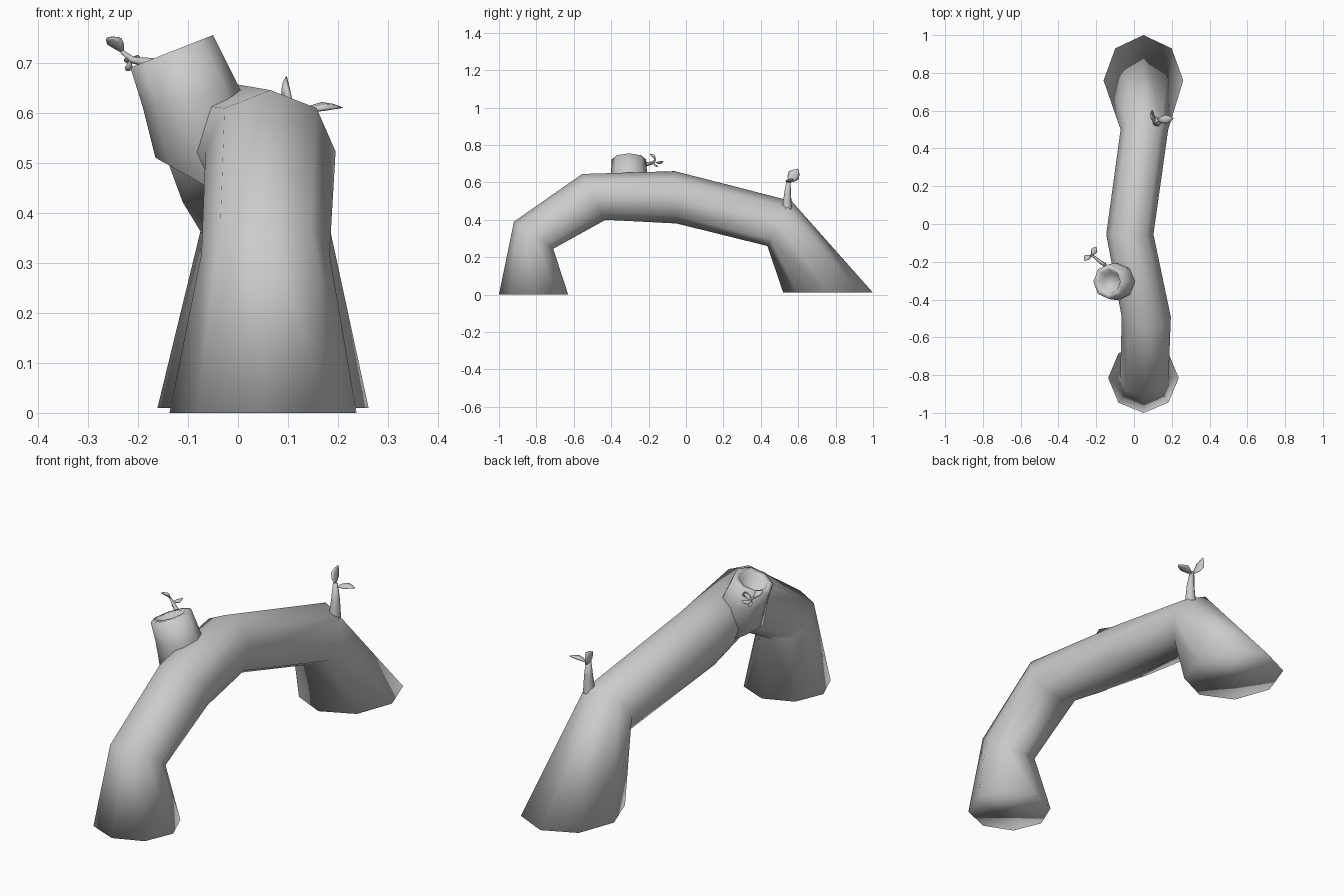
import bpy, bmesh, math
from mathutils import Vector as V

cube = bpy.data.objects.get("Cube")
if cube:
    bpy.data.objects.remove(cube)

bark = bpy.data.materials.new("grey bark")
bark.use_nodes = True
bark.diffuse_color = (0.6, 0.6, 0.6, 1)
bark.node_tree.nodes["Principled BSDF"].inputs["Base Color"].default_value = (0.6, 0.6, 0.6, 1)


def loft(name, rings, sides=8):
    """Skin rings given as (centre, half axis u, half axis v), capped at both ends."""
    bm = bmesh.new()
    loops = []
    for c, u, v in rings:
        angles = [math.tau * i / sides for i in range(sides)]
        loops.append([bm.verts.new(V(c) + V(u) * math.cos(a) + V(v) * math.sin(a)) for a in angles])
    for a, b in zip(loops, loops[1:]):
        for i in range(sides):
            j = (i + 1) % sides
            bm.faces.new((a[i], a[j], b[j], b[i]))
    bm.faces.new(loops[0][::-1])
    bm.faces.new(loops[-1])
    bmesh.ops.recalc_face_normals(bm, faces=bm.faces)
    mesh = bpy.data.meshes.new(name)
    bm.to_mesh(mesh)
    bm.free()
    mesh.materials.append(bark)
    mesh.shade_smooth()
    obj = bpy.data.objects.new(name, mesh)
    bpy.context.collection.objects.link(obj)
    return obj


def stem(name, points, radii):
    """Tapered tube following a few points."""
    pts = [V(p) for p in points]
    rings = []
    for i, (p, r) in enumerate(zip(pts, radii)):
        d = (pts[min(i + 1, len(pts) - 1)] - pts[max(i - 1, 0)]).normalized()
        u = d.orthogonal().normalized()
        rings.append((p, u * r, d.cross(u) * r))
    loft(name, rings, 6)


def leaf(name, base, tip, side, width, thick):
    """Pointed leaf, widest past the middle, spread along the side direction."""
    base, tip = V(base), V(tip)
    d = (tip - base).normalized()
    s = (V(side) - d * d.dot(V(side))).normalized()
    n = d.cross(s)
    shape = ((0, 0.15), (0.3, 0.75), (0.55, 1), (0.8, 0.6), (1, 0.06))
    loft(name, [(base.lerp(tip, t) + n * thick * math.sin(math.pi * t),
                 s * width * k, n * thick * k) for t, k in shape], 6)


# Arched trunk: x centre, half width, outer (y, z), inner (y, z)
sections = (
    (0.05, 0.187, (-1.0, 0.0), (-0.63, 0.0)),
    (0.055, 0.128, (-0.92, 0.39), (-0.71, 0.245)),
    (0.065, 0.13, (-0.555, 0.645), (-0.43, 0.4)),
    (-0.022, 0.125, (-0.06, 0.66), (-0.05, 0.38)),
    (0.055, 0.126, (0.565, 0.5), (0.435, 0.26)),
    (0.05, 0.211, (1.0, 0.01), (0.52, 0.01)),
)
rings = []
for x, half, outer, inner in sections:
    o, i = V((x, *outer)), V((x, *inner))
    rings.append(((o + i) / 2, (half, 0, 0), (o - i) / 2))
loft("trunk", rings)

# Hollow branch stump: y centre shared, ring spans given by left and right (x, z)
stump_y = -0.305
spans = (
    ((-0.165, 0.51), (0.03, 0.4), 0.1),
    ((-0.19, 0.61), (0.005, 0.645), 0.098),
    ((-0.215, 0.69), (-0.05, 0.755), 0.092),
    ((-0.192, 0.698), (-0.073, 0.746), 0.064),
    ((-0.165, 0.66), (-0.07, 0.698), 0.05),
)
rings = []
for a, b, ry in spans:
    p, q = V((a[0], stump_y, a[1])), V((b[0], stump_y, b[1]))
    rings.append(((p + q) / 2, (q - p) / 2, (0, ry, 0)))
loft("branch_stump", rings)

# Small sprout on the stump
stem("stump_sprout_stem", ((-0.15, -0.22, 0.695), (-0.18, -0.2, 0.7),
                           (-0.21, -0.175, 0.705), (-0.232, -0.165, 0.722)),
     (0.012, 0.01, 0.007, 0.005))
leaf("stump_sprout_leaf_upper", (-0.23, -0.165, 0.72), (-0.262, -0.195, 0.75), (0.4, -0.5, 0.4), 0.018, 0.008)
leaf("stump_sprout_leaf_side", (-0.225, -0.165, 0.708), (-0.2, -0.12, 0.715), (1, -0.4, 0.2), 0.018, 0.007)
leaf("stump_sprout_leaf_low", (-0.215, -0.175, 0.705), (-0.222, -0.145, 0.685), (1, 0, 0), 0.008, 0.006)

# Tall sprout at the back of the trunk
stem("trunk_sprout_stem", ((0.12, 0.54, 0.41), (0.12, 0.54, 0.46), (0.122, 0.543, 0.54),
                           (0.118, 0.548, 0.612)), (0.027, 0.027, 0.019, 0.011))
leaf("trunk_sprout_leaf_tall", (0.115, 0.55, 0.6), (0.097, 0.6, 0.672), (0, 1, -0.6), 0.034, 0.01)
leaf("trunk_sprout_leaf_side", (0.122, 0.55, 0.598), (0.21, 0.56, 0.61), (0, 1, 0.2), 0.024, 0.008)
